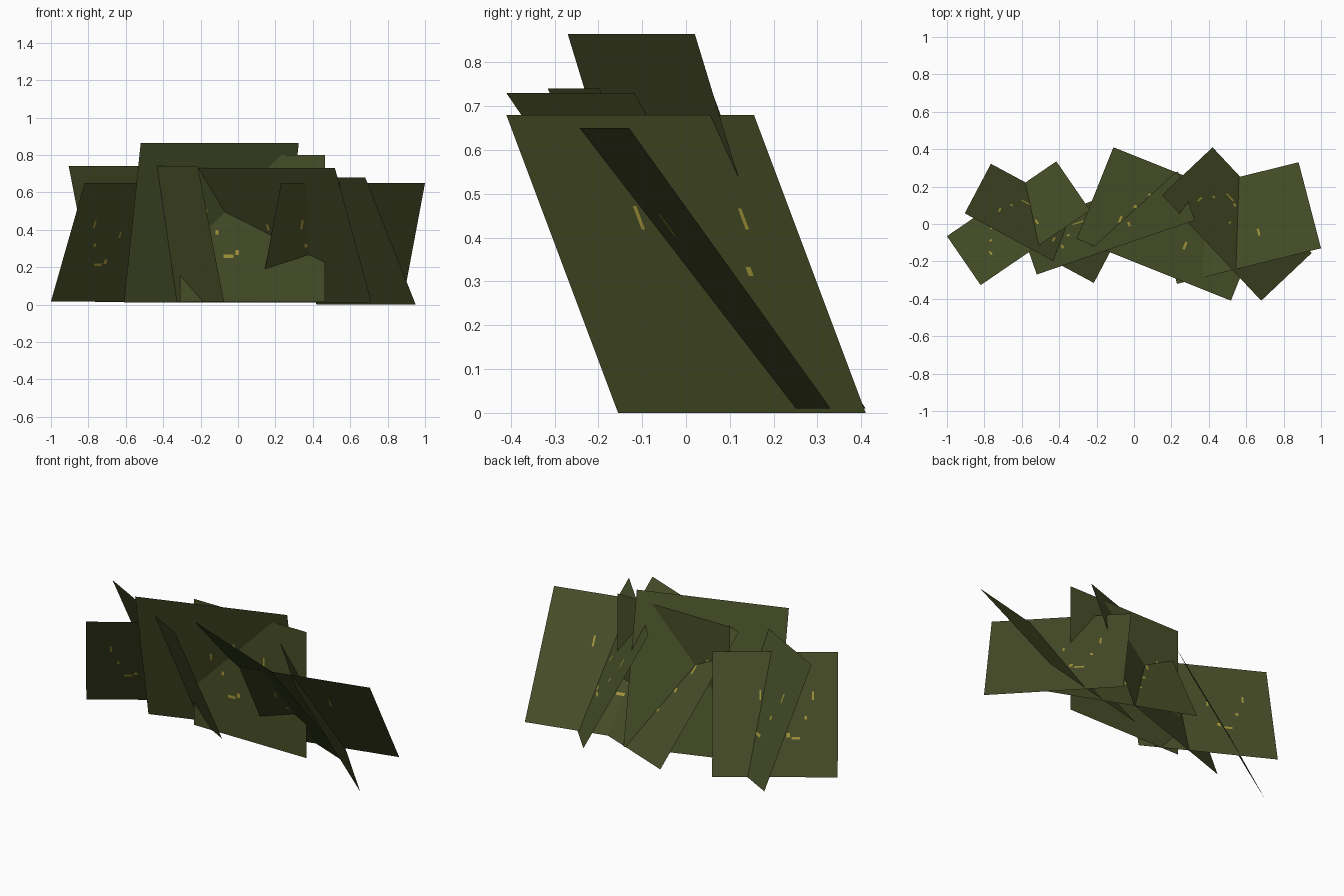
import bpy, bmesh
from mathutils import Vector

if "Cube" in bpy.data.objects:
    bpy.data.objects.remove(bpy.data.objects["Cube"])


def material(name, rgb):
    m = bpy.data.materials.new(name)
    m.diffuse_color = (*rgb, 1.0)
    m.use_nodes = True
    m.node_tree.nodes["Principled BSDF"].inputs["Base Color"].default_value = m.diffuse_color
    return m


leaf = material("dark leaf green", (0.062, 0.076, 0.021))
bloom = material("dull yellow", (0.38, 0.31, 0.045))

# Blossom specks shared by every card: centre u, v and size as fractions of the card
SPECKS = [(.20, .65, .014, .07), (.255, .475, .02, .03), (.335, .31, .07, .022),
          (.395, .335, .025, .035), (.46, .56, .014, .045), (.62, .655, .014, .08)]
EPS = 1e-6
us = sorted({0, 1, *[round(u + s * w / 2, 4) for u, v, w, h in SPECKS for s in (-1, 1)]})
vs = sorted({0, 1, *[round(v + s * h / 2, 4) for u, v, w, h in SPECKS for s in (-1, 1)]})


def in_speck(u, v):
    return any(abs(u - a) < w / 2 + EPS and abs(v - b) < h / 2 + EPS for a, b, w, h in SPECKS)


def card(name, left, right, lean, z0, z1):
    """Flat foliage card: bottom edge from left to right, top edge shifted by lean."""
    origin = Vector((*left, z0))
    along = Vector((*right, z0)) - origin
    up = Vector((*lean, z1 - z0))
    bm = bmesh.new()
    grid = [[bm.verts.new(origin + along * u + up * v) for u in us] for v in vs]
    for j in range(len(vs) - 1):
        for i in range(len(us) - 1):
            f = bm.faces.new((grid[j][i], grid[j][i + 1], grid[j + 1][i + 1], grid[j + 1][i]))
            f.material_index = int(in_speck((us[i] + us[i + 1]) / 2, (vs[j] + vs[j + 1]) / 2))
    me = bpy.data.meshes.new(name)
    bm.to_mesh(me)
    bm.free()
    me.materials.append(leaf)
    me.materials.append(bloom)
    bpy.context.collection.objects.link(bpy.data.objects.new(name, me))


# Crossed, leaning cards of the bush
card("left_card", (-1.0, -.065), (-.415, .335), (.18, -.262), .017, .65)
card("left_front_card", (-.765, .322), (-.075, -.05), (-.14, -.265), .015, .74)
card("long_back_card", (-.61, -.01), (.235, .28), (.09, -.26), .01, .865)
card("upright_card", (-.31, .01), (.465, .01), (0, 0), .015, .8)
card("centre_card", (-.11, .41), (.715, .08), (-.197, -.49), .01, .73)
card("right_front_card", (.42, .41), (.95, -.155), (-.27, -.255), 0, .68)
card("right_card", (.11, .14), (.88, .33), (.12, -.46), .01, .65)
